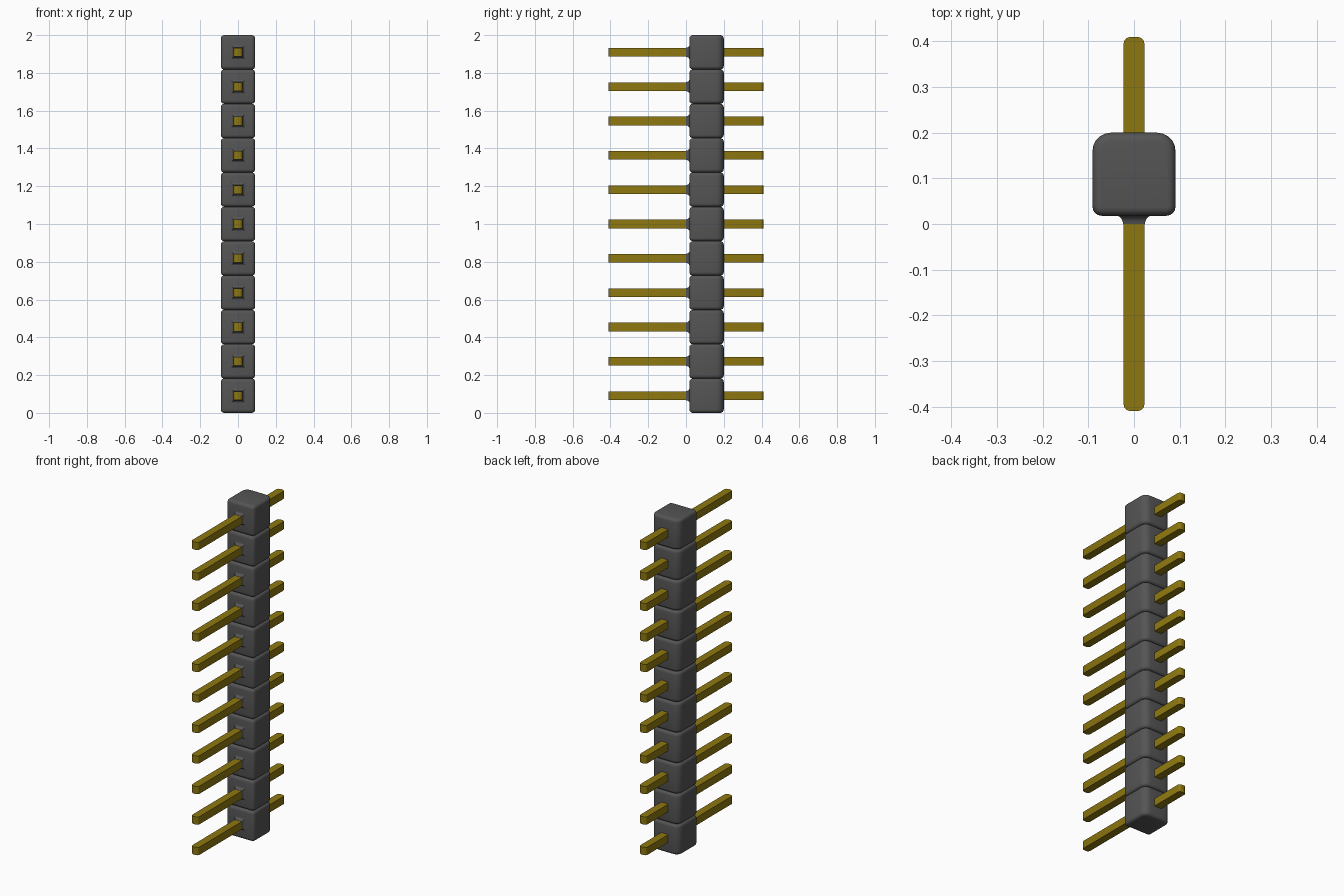
import bpy, bmesh, math
from mathutils import Matrix, Vector

cube = bpy.data.objects.get("Cube")
if cube:
    bpy.data.objects.remove(cube, do_unlink=True)

COUNT = 11
PITCH = 2 / COUNT
PIN = 0.023           # half thickness of a pin


def material(name, rgb):
    m = bpy.data.materials.new(name)
    m.use_nodes = True
    m.diffuse_color = (*rgb, 1)
    bsdf = next(n for n in m.node_tree.nodes if n.type == 'BSDF_PRINCIPLED')
    bsdf.inputs["Base Color"].default_value = (*rgb, 1)
    return m


plastic = material("dark grey plastic", (0.09, 0.09, 0.09))
gold = material("gold metal", (0.27, 0.185, 0.005))


def box(lo, hi):
    bm = bmesh.new()
    bmesh.ops.create_cube(bm, size=1)
    lo, hi = Vector(lo), Vector(hi)
    for v in bm.verts:
        v.co = Vector([(lo[k] + hi[k]) / 2 + v.co[k] * (hi[k] - lo[k]) for k in range(3)])
    return bm


def bevel(bm, test, width, segments):
    edges = [e for e in bm.edges if test(*(v.co for v in e.verts))]
    bmesh.ops.bevel(bm, geom=edges, offset=width, segments=segments,
                    profile=0.5, affect='EDGES', clamp_overlap=True)


def upright(a, b):
    return abs(a.z - b.z) > 0.1


def finish(bm, name, mat):
    bmesh.ops.recalc_face_normals(bm, faces=bm.faces)
    me = bpy.data.meshes.new(name)
    bm.to_mesh(me)
    bm.free()
    me.materials.append(mat)
    return me


# Housing block: wide rounding on the back uprights, tighter elsewhere
H = PITCH / 2
bm = box((-0.091, 0.018, -H), (0.091, 0.2, H))
bevel(bm, lambda a, b: upright(a, b) and a.y > 0.1, 0.04, 5)
bevel(bm, lambda a, b: upright(a, b) and a.y < 0.1, 0.02, 4)
bevel(bm, lambda a, b: abs(a.z - b.z) < 1e-5 and abs(abs(a.z) - H) < 1e-5, 0.018, 4)
housing_mesh = finish(bm, "housing", plastic)

# Collar: square sections flaring in a concave fillet from pin to housing
bm = bmesh.new()
R = 0.02
rings = []
for k in range(6):
    t = math.pi / 2 * k / 5
    half, y = PIN + 0.001 + R * (1 - math.cos(t)), R * math.sin(t)
    rings.append([bm.verts.new((sx * half, y, sz * half))
                  for sx, sz in ((-1, -1), (1, -1), (1, 1), (-1, 1))])
for a, b in zip(rings, rings[1:]):
    for j in range(4):
        bm.faces.new((a[j], a[(j + 1) % 4], b[(j + 1) % 4], b[j]))
bm.faces.new(rings[0])
bm.faces.new(rings[-1])
collar_mesh = finish(bm, "collar", plastic)

# Pin: square bar with its upright end edges rounded
bm = box((-PIN, -0.41, -PIN), (PIN, 0.41, PIN))
bevel(bm, lambda a, b: abs(a.z - b.z) > 0.01, 0.015, 3)
pin_mesh = finish(bm, "pin", gold)

# Stack the repeated units
for i in range(COUNT):
    for name, me in (("housing", housing_mesh), ("collar", collar_mesh), ("pin", pin_mesh)):
        ob = bpy.data.objects.new(f"{name}_{i + 1}", me)
        ob.location.z = (i + 0.5) * PITCH
        bpy.context.collection.objects.link(ob)

# Smooth the rounded edges, keep the square ones sharp
bpy.ops.object.select_all(action='DESELECT')
for name in ("housing_1", "collar_1", "pin_1"):
    ob = bpy.data.objects[name]
    ob.select_set(True)
    bpy.context.view_layer.objects.active = ob
bpy.ops.object.shade_smooth_by_angle(angle=math.radians(35))
